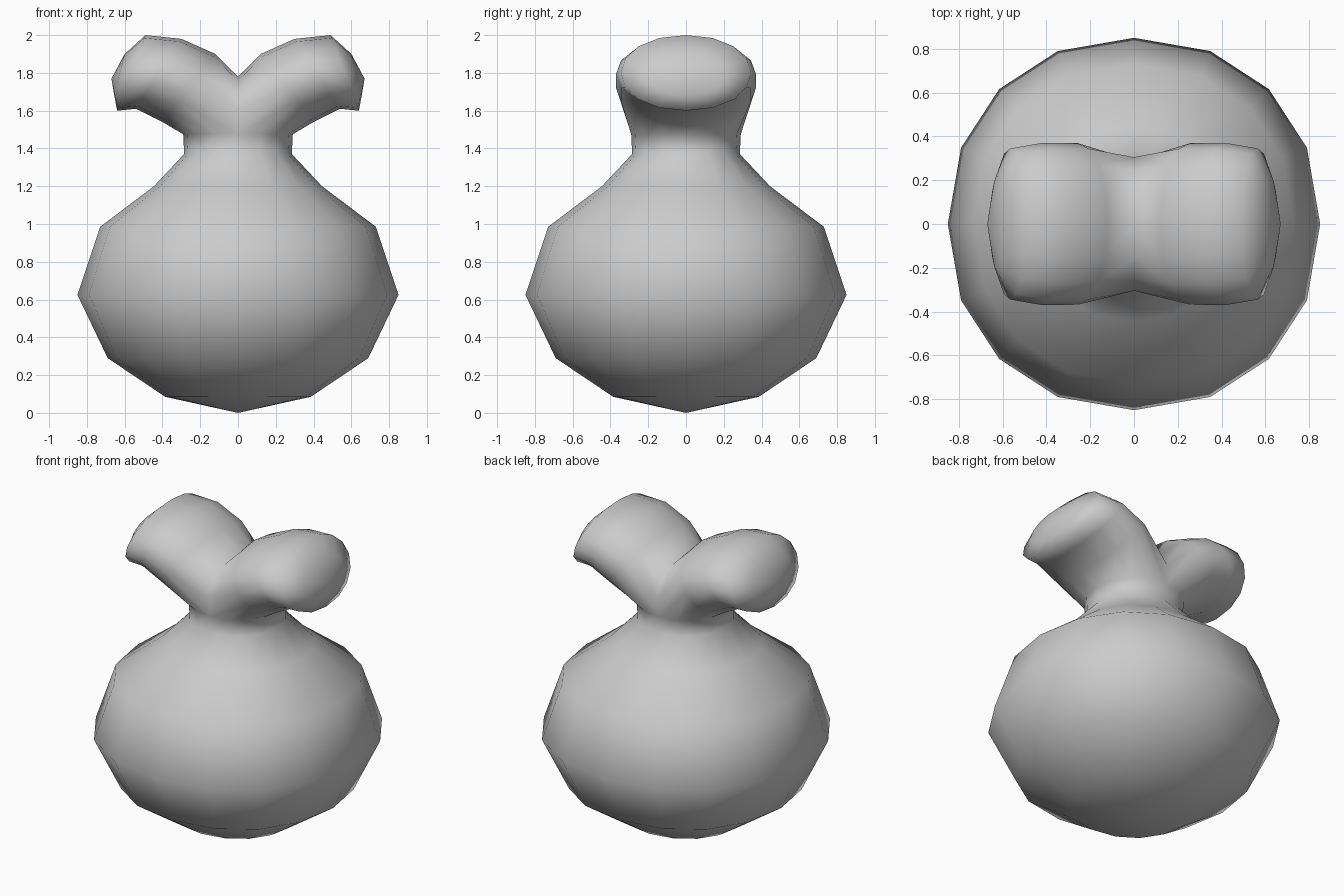
import bpy, bmesh
from math import sin, cos, pi, copysign

if "Cube" in bpy.data.objects:
    bpy.data.objects.remove(bpy.data.objects["Cube"])

N = 16
bm = bmesh.new()


def rounded(v, p=0.93):
    return copysign(abs(v) ** p, v)


def bridge(a, b):
    for i in range(N):
        j = (i + 1) % N
        quad = (a[i], a[j], b[j], b[i])
        if len(set(quad)) == 4:
            bm.faces.new(quad)


def cap(ring, centre):
    c = bm.verts.new(centre)
    for i in range(N):
        bm.faces.new((ring[i], ring[(i + 1) % N], c))


# Round belly and neck, slightly squared in plan; index 0 faces -y, 4 faces +x
profile = [(0.385, 0.085), (0.69, 0.29), (0.85, 0.625), (0.73, 0.985),
           (0.445, 1.2), (0.285, 1.37), (0.29, 1.475)]
rings = []
for r, z in profile:
    ring = []
    for i in range(N):
        a = 2 * pi * i / N
        ring.append(bm.verts.new((r * rounded(sin(a)), -r * rounded(cos(a)), z)))
    rings.append(ring)
for a, b in zip(rings, rings[1:]):
    bridge(a, b)
cap(rings[0], (0, 0, 0))
neck = rings[-1]

# Arch where the two lobes meet, from back of the neck over to the front
arch = []
for k in range(1, 8):
    a = pi * k / 8
    arch.append(bm.verts.new((0, 0.325 * rounded(cos(a), 0.8),
                              1.475 + 0.305 * rounded(sin(a), 0.9))))

# Drooping lobes: (top x, top z, bottom x, bottom z, half width)
sections = [(0.12, 1.90, 0.40, 1.54, 0.37),
            (0.30, 1.98, 0.54, 1.61, 0.37),
            (0.49, 2.00, 0.64, 1.60, 0.345),
            (0.60, 1.90, 0.655, 1.68, 0.21)]
for side in (1, -1):
    half = [neck[(side * i) % N] for i in range(9)]
    prev = half + arch
    for tx, tz, bx, bz, w in sections:
        ring = []
        for i in range(N):
            a = 2 * pi * i / N
            s = sin(a)
            ring.append(bm.verts.new((side * ((tx + bx) / 2 + s * (bx - tx) / 2),
                                      -w * rounded(cos(a)),
                                      (tz + bz) / 2 + s * (bz - tz) / 2)))
        bridge(prev, ring)
        prev = ring
    cap(prev, (side * 0.67, 0, 1.77))

bmesh.ops.recalc_face_normals(bm, faces=bm.faces)
for f in bm.faces:
    f.smooth = True
mesh = bpy.data.meshes.new("forked_pouch")
bm.to_mesh(mesh)
bm.free()
bpy.context.collection.objects.link(bpy.data.objects.new("forked_pouch", mesh))
